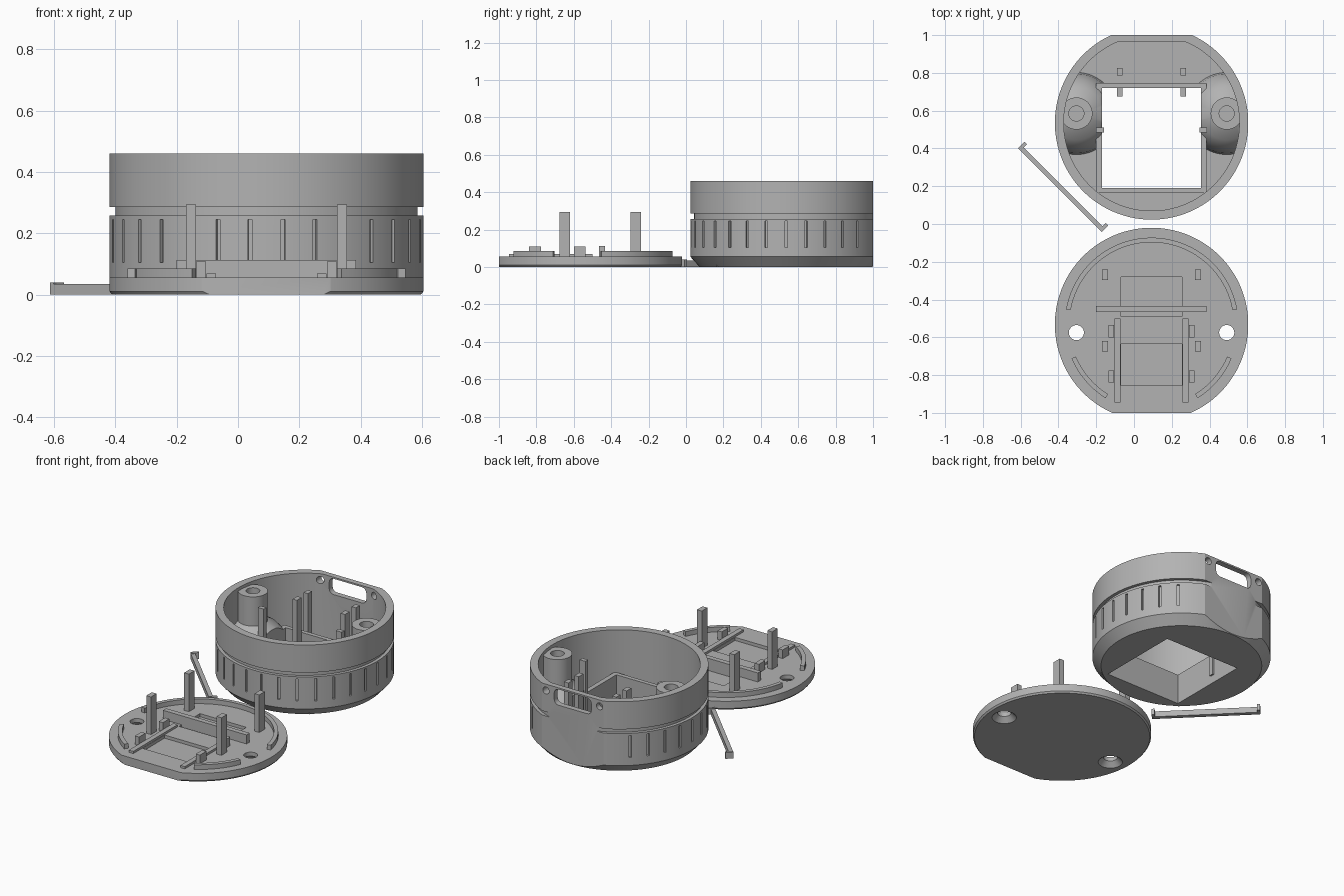
import bpy, bmesh, math
from mathutils import Matrix, Vector

if "Cube" in bpy.data.objects:
    bpy.data.objects.remove(bpy.data.objects["Cube"])

grey = bpy.data.materials.new("plain grey")
grey.use_nodes = True
grey.diffuse_color = (0.45, 0.45, 0.45, 1)
grey.node_tree.nodes["Principled BSDF"].inputs["Base Color"].default_value = grey.diffuse_color

CX = 0.093            # shared x centre of case and lid
CASE_Y, LID_Y = 0.535, -0.532
R = 0.512             # outer radius
BOSS = 0.398          # screw boss offset from centre


def finish(name, bm):
    bmesh.ops.recalc_face_normals(bm, faces=bm.faces)
    mesh = bpy.data.meshes.new(name)
    bm.to_mesh(mesh)
    bm.free()
    mesh.materials.append(grey)
    ob = bpy.data.objects.new(name, mesh)
    bpy.context.collection.objects.link(ob)
    return ob


def add_box(bm, x, y, z, turn=None):
    size = [b - a for a, b in (x, y, z)]
    mid = Vector([(a + b) / 2 for a, b in (x, y, z)])
    m = Matrix.Translation(mid) @ Matrix.Diagonal((*size, 1))
    bmesh.ops.create_cube(bm, size=1, matrix=turn @ m if turn else m)


def boxes(name, *items):
    bm = bmesh.new()
    for item in items:
        add_box(bm, *item)
    return finish(name, bm)


def lathe(name, cx, cy, profile, sides=96):
    """Solid of revolution from (radius, z) points, bottom to top."""
    bm = bmesh.new()
    rings = []
    for r, z in profile:
        ang = [2 * math.pi * (i + 0.5) / sides for i in range(sides)]
        rings.append([bm.verts.new((cx + r * math.cos(a), cy + r * math.sin(a), z)) for a in ang])
    for lo, hi in zip(rings, rings[1:]):
        for i in range(sides):
            j = (i + 1) % sides
            bm.faces.new((lo[i], lo[j], hi[j], hi[i]))
    bm.faces.new(rings[0][::-1])
    bm.faces.new(rings[-1])
    return finish(name, bm)


def boolean(ob, tool, op="DIFFERENCE", keep=False):
    mod = ob.modifiers.new("cut", "BOOLEAN")
    mod.object, mod.operation, mod.solver = tool, op, "EXACT"
    bpy.context.view_layer.objects.active = ob
    bpy.ops.object.modifier_apply(modifier=mod.name)
    if not keep:
        bpy.data.objects.remove(tool)


def smooth(ob):
    bpy.ops.object.select_all(action="DESELECT")
    ob.select_set(True)
    bpy.context.view_layer.objects.active = ob
    bpy.ops.object.shade_smooth_by_angle(angle=math.radians(25))


def mirrored(x):
    """An x range and its mirror image about the shared centre."""
    return [x, (2 * CX - x[1], 2 * CX - x[0])]


# Case shell: turned body with a chamfer, a groove and one flat side
shell = lathe("case_shell", CX, CASE_Y, [(0.462, 0), (R, 0.055), (R, 0.258), (0.492, 0.258),
                                         (0.492, 0.285), (R, 0.285), (R, 0.46)])
boolean(shell, boxes("flat", ((-1, 1), (1.0, 1.3), (-0.1, 0.6))))
cavity = lathe("cavity", CX, CASE_Y, [(0.465, 0.05), (0.465, 0.6)])
boolean(cavity, boxes("cavity_flat", ((-1, 1), (0.965, 1.3), (-0.1, 0.7))))
boolean(shell, cavity)

# Grip slots around the case
bm = bmesh.new()
for k in range(12):
    for side in (-1, 1):
        turn = Matrix.Translation((CX, CASE_Y, 0)) @ Matrix.Rotation(side * math.radians(6 + 12 * k), 4, "Z")
        add_box(bm, (-0.007, 0.007), (-0.54, -0.498), (0.105, 0.245), turn)
boolean(shell, finish("slots", bm))

# Connector opening and its two screw holes in the flat side
opening = boxes("opening", ((CX - 0.13, CX + 0.13), (0.9, 1.1), (0.35, 0.45)))
bev = opening.modifiers.new("round", "BEVEL")
bev.width, bev.segments = 0.03, 4
boolean(shell, opening)
for s in (-1, 1):
    hole = lathe("hole", 0, 0, [(0.022, -0.1), (0.022, 0.1)], 24)
    hole.data.transform(Matrix.Translation((CX + s * 0.188, 1, 0.42)) @ Matrix.Rotation(math.pi / 2, 4, "X"))
    boolean(shell, hole)

# Square window through the floor
window = boxes("window", ((-0.17, 0.355), (0.19, 0.72), (-0.2, 0.7)))
boolean(shell, window, keep=True)
smooth(shell)

# Upright frame around the window
frame = boxes("window_frame", ((-0.2, 0.385), (0.163, 0.747), (0.003, 0.19)))
boolean(frame, window, keep=True)

# Screw bosses on domed feet
for s, side in ((-1, "right"), (1, "left")):
    x, y = CX + s * BOSS, 0.585
    boss = lathe(side + "_screw_boss", x, y, [(0.22, 0.03), (0.21, 0.11), (0.18, 0.18), (0.14, 0.225),
                                              (0.085, 0.255), (0.085, 0.44)], 64)
    boolean(boss, lathe("limit", CX, CASE_Y, [(0.478, 0), (0.478, 0.6)]), "INTERSECT")
    boolean(boss, lathe("bore", x, y, [(0.04, 0.12), (0.04, 0.6)], 32))
    boolean(boss, window, keep=True)
    smooth(boss)
bpy.data.objects.remove(window)

# Tall pins inside the case
for i, x in enumerate(mirrored((-0.09, -0.06))):
    side = ("right", "left")[i]
    boxes(side + "_rear_pin", (x, (0.785, 0.825), (0.04, 0.41)))
    boxes(side + "_window_pin", (x, (0.675, 0.722), (0.05, 0.41)))
for i, x in enumerate(mirrored((-0.2, -0.16))):
    boxes(("right", "left")[i] + "_side_pin", (x, (0.485, 0.512), (0.05, 0.4)))

# Lid: flat-sided disc with countersunk holes and shallow pockets
lid = lathe("lid", CX, LID_Y, [(0.504, 0), (R, 0.01), (R, 0.055)])
boolean(lid, boxes("lid_flat", ((-1, 1), (-1.3, -1.0), (-0.1, 0.3))))
for s in (-1, 1):
    boolean(lid, lathe("sink", CX + s * BOSS, -0.575, [(0.075, -0.005), (0.04, 0.03), (0.04, 0.1)], 32))
boolean(lid, boxes("pockets", ((-0.07, 0.255), (-0.855, -0.635), (0.035, 0.1)),
                   ((-0.07, 0.255), (-0.49, -0.28), (0.035, 0.1))))
smooth(lid)


def arc_lip(name, start, end):
    """Curved locating lip on the lid between two angles in degrees."""
    bm = bmesh.new()
    n = max(8, int(abs(end - start) / 4))
    rows = []
    for i in range(n + 1):
        a = math.radians(start + (end - start) * i / n)
        rows.append([bm.verts.new((CX + r * math.cos(a), LID_Y + r * math.sin(a), z))
                     for r, z in ((0.435, 0.05), (0.46, 0.05), (0.46, 0.085), (0.435, 0.085))])
    for p, q in zip(rows, rows[1:]):
        for k in range(4):
            m = (k + 1) % 4
            bm.faces.new((p[k], p[m], q[m], q[k]))
    bm.faces.new(rows[0])
    bm.faces.new(rows[-1])
    smooth(finish(name, bm))


arc_lip("rear_lip", 10, 170)
arc_lip("right_front_lip", 203, 238)
arc_lip("left_front_lip", 302, 337)

# Lid posts, rails, clips and cross bar
boxes("cross_bar", ((-0.2, 0.385), (-0.465, -0.433), (0.03, 0.112)))
for i, side in enumerate(("right", "left")):
    for y, end in ((-0.268, "rear"), (-0.647, "front")):
        boxes(f"{side}_{end}_post", (mirrored((-0.17, -0.137))[i], (y - 0.028, y + 0.028), (0.04, 0.293)))
    boxes(side + "_rail", (mirrored((-0.103, -0.072))[i], (-0.945, -0.5), (0.04, 0.069)))
    for y, end in ((-0.568, "rear"), (-0.807, "front")):
        boxes(f"{side}_{end}_clip", (mirrored((-0.135, -0.106))[i], (y - 0.032, y + 0.032), (0.04, 0.11)))

# Loose retaining bar with hooked ends
turn = Matrix.Translation((-0.384, 0.188, 0)) @ Matrix.Rotation(math.radians(-45), 4, "Z")
boxes("retaining_bar", ((-0.31, 0.31), (-0.013, 0.013), (0, 0.035), turn))
for s, end in ((-1, "rear"), (1, "front")):
    x = sorted((s * 0.295, s * 0.313))
    boxes(end + "_bar_hook", (x, (-0.012, 0.036), (0.001, 0.04), turn))
